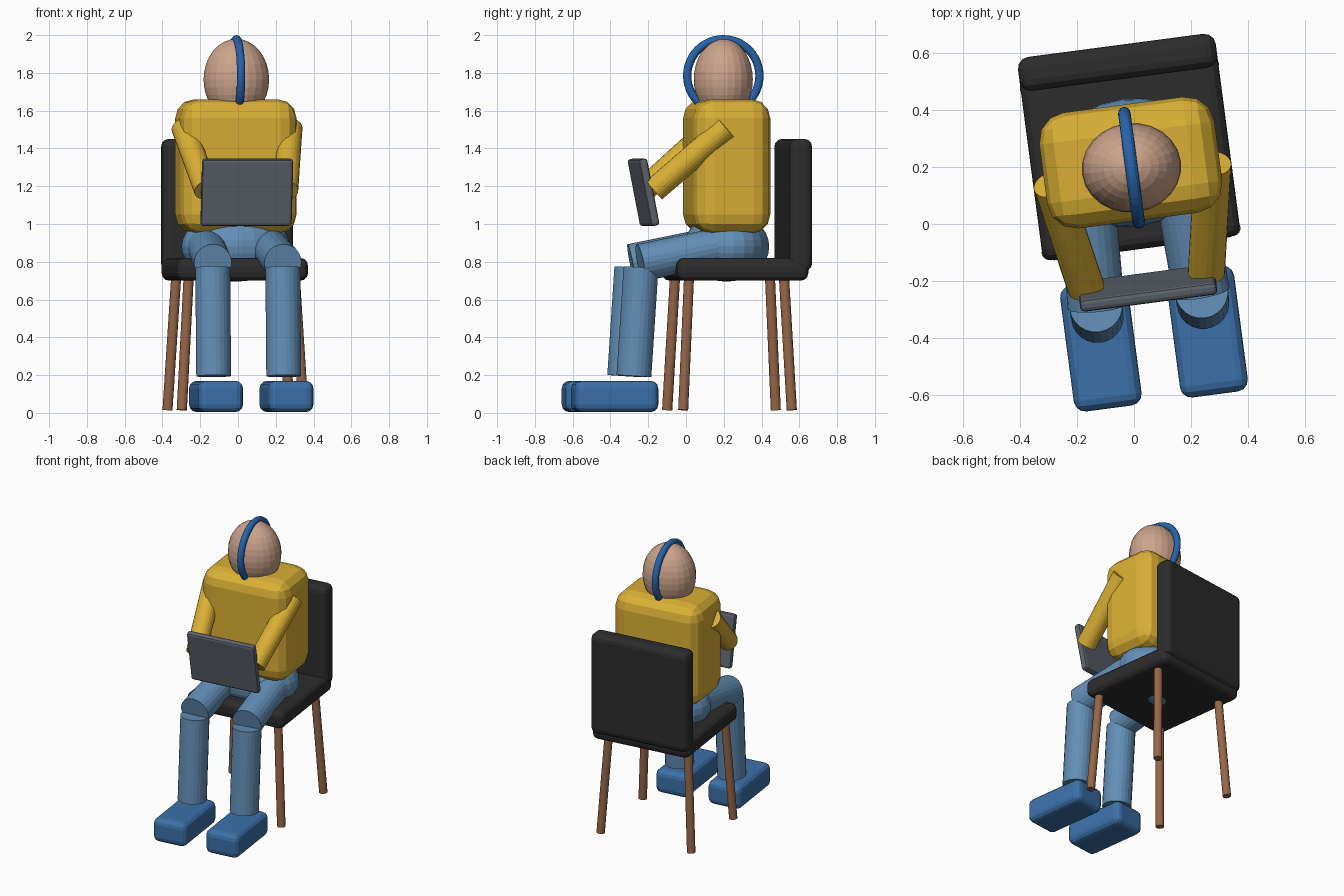
import bpy, bmesh, math
from mathutils import Vector, Matrix

if "Cube" in bpy.data.objects:
    bpy.data.objects.remove(bpy.data.objects["Cube"])

# The whole figure is turned slightly about z and shifted along its own x axis
PLACE = Matrix.Rotation(math.radians(7.5), 4, 'Z') @ Matrix.Translation((0.017, 0, 0))


def mat(name, rgb):
    m = bpy.data.materials.new(name)
    m.diffuse_color = (*rgb, 1)
    m.use_nodes = True
    m.node_tree.nodes["Principled BSDF"].inputs["Base Color"].default_value = m.diffuse_color
    return m


YELLOW = mat("mustard_sweater", (0.70, 0.43, 0.035))
DENIM = mat("denim_blue", (0.125, 0.275, 0.47))
SHOE = mat("shoe_blue", (0.045, 0.165, 0.40))
BAND = mat("headphone_blue", (0.02, 0.13, 0.42))
SKIN = mat("skin", (0.60, 0.37, 0.26))
BLACK = mat("charcoal", (0.026, 0.026, 0.026))
WOOD = mat("wood_brown", (0.31, 0.135, 0.065))
GREY = mat("slate_grey", (0.11, 0.125, 0.15))


def finish(name, bm, material, local=Matrix()):
    me = bpy.data.meshes.new(name)
    bmesh.ops.recalc_face_normals(bm, faces=bm.faces)
    bm.to_mesh(me)
    bm.free()
    me.materials.append(material)
    ob = bpy.data.objects.new(name, me)
    ob.matrix_world = PLACE @ local
    bpy.context.collection.objects.link(ob)
    return ob


def box(name, centre, size, bevel, material, segments=3, tilt=0):
    """Rounded box, optionally tilted about x."""
    bm = bmesh.new()
    bmesh.ops.create_cube(bm, size=1, matrix=Matrix.Diagonal((*size, 1)))
    bmesh.ops.bevel(bm, geom=bm.edges[:], offset=bevel, segments=segments,
                    profile=0.5, affect='EDGES')
    return finish(name, bm, material,
                  Matrix.Translation(centre) @ Matrix.Rotation(math.radians(tilt), 4, 'X'))


def rod(name, a, b, radius, material, sides=24):
    """Capped cylinder from a to b."""
    a, b = Vector(a), Vector(b)
    bm = bmesh.new()
    bmesh.ops.create_cone(bm, cap_ends=True, segments=sides, radius1=radius,
                          radius2=radius, depth=(b - a).length)
    turn = (b - a).to_track_quat('Z', 'Y').to_matrix().to_4x4()
    return finish(name, bm, material, Matrix.Translation((a + b) / 2) @ turn)


def ball(name, centre, radii, material):
    bm = bmesh.new()
    bmesh.ops.create_uvsphere(bm, u_segments=24, v_segments=16, radius=1,
                              matrix=Matrix.Diagonal((*radii, 1)))
    return finish(name, bm, material, Matrix.Translation(centre))


def ring(name, centre, major, minor, material, n=48, k=12):
    """Torus standing in the y-z plane."""
    bm = bmesh.new()
    loops = []
    for i in range(n):
        t = 2 * math.pi * i / n
        row = []
        for j in range(k):
            p = 2 * math.pi * j / k
            r = major + minor * math.cos(p)
            row.append(bm.verts.new((minor * math.sin(p), r * math.cos(t), r * math.sin(t))))
        loops.append(row)
    for i in range(n):
        for j in range(k):
            u, v = loops[i], loops[(i + 1) % n]
            bm.faces.new((u[j], v[j], v[(j + 1) % k], u[(j + 1) % k]))
    return finish(name, bm, material, Matrix.Translation(centre))


# Chair
box("seat", (0, 0.26, 0.76), (0.70, 0.70, 0.12), 0.04, BLACK)
box("backrest", (0, 0.57, 1.10), (0.70, 0.12, 0.70), 0.04, BLACK)
for side, s in (("left", -1), ("right", 1)):
    for end, e in (("front", -1), ("back", 1)):
        rod(f"chair_leg_{end}_{side}", (s * 0.325, 0.23 + e * 0.29, 0.015),
            (s * 0.283, 0.23 + e * 0.253, 0.73), 0.027, WOOD, 16)

# Body
box("torso", (0, 0.215, 1.305), (0.62, 0.41, 0.71), 0.10, YELLOW)
ball("hips", (0, 0.215, 0.88), (0.29, 0.225, 0.185), DENIM)
ball("head", (0, 0.197, 1.765), (0.175, 0.157, 0.215), SKIN)
ring("headphone_band", (0, 0.197, 1.785), 0.193, 0.022, BAND)

# Limbs and shoes
for side, s in (("left", -1), ("right", 1)):
    rod(f"thigh_{side}", (s * 0.165, 0.20, 0.89), (s * 0.187, -0.27, 0.795), 0.10, DENIM)
    rod(f"lower_leg_{side}", (s * 0.187, -0.267, 0.77), (s * 0.187, -0.305, 0.195), 0.093, DENIM)
    box(f"shoe_{side}", (s * 0.188, -0.408, 0.087), (0.24, 0.445, 0.165), 0.04, SHOE)
    rod(f"arm_{side}", (s * 0.285, 0.175, 1.51), (s * 0.213, -0.20, 1.18), 0.065, YELLOW)

# Tablet held between the hands
box("tablet", (0, -0.229, 1.168), (0.485, 0.045, 0.36), 0.015, GREY, 2, 11)
